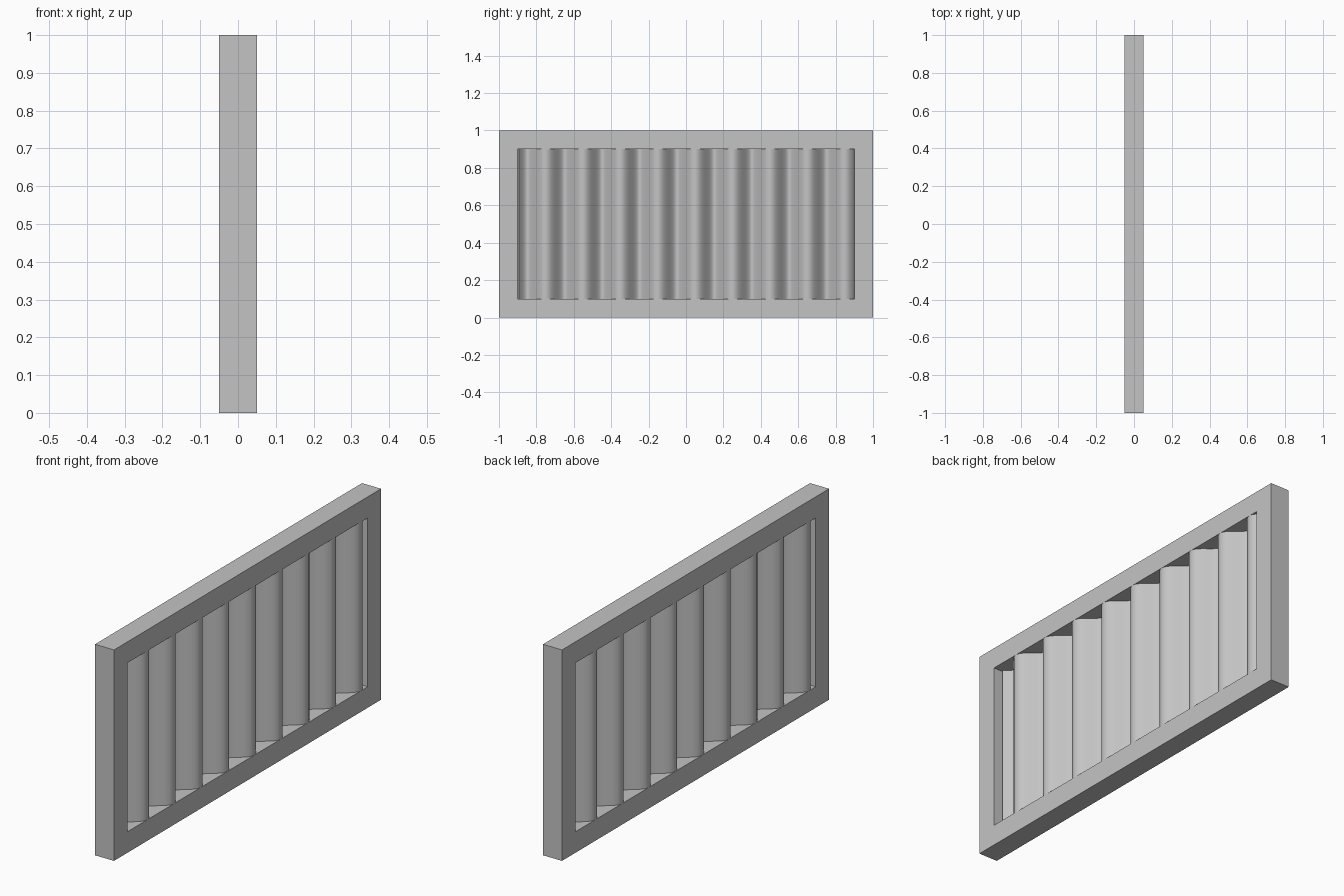
import bpy
import bmesh
import math
from mathutils import Vector

cube = bpy.data.objects.get("Cube")
if cube:
    bpy.data.objects.remove(cube, do_unlink=True)

grey = bpy.data.materials.new("light grey")
grey.use_nodes = True
colour = (0.55, 0.55, 0.55, 1)
grey.diffuse_color = colour
grey.node_tree.nodes["Principled BSDF"].inputs["Base Color"].default_value = colour

DEPTH = 0.05      # half depth of the frame
BORDER = 0.1      # width of the frame border
PERIOD = 0.2      # one corrugation
HALF_THICK = 0.01
AMPLITUDE = DEPTH - HALF_THICK
END = 1 - BORDER  # half length of the opening


def finish(bm, name):
    bmesh.ops.recalc_face_normals(bm, faces=bm.faces)
    mesh = bpy.data.meshes.new(name)
    bm.to_mesh(mesh)
    bm.free()
    mesh.materials.append(grey)
    obj = bpy.data.objects.new(name, mesh)
    bpy.context.collection.objects.link(obj)
    return obj


def rectangle(bm, x, inset):
    y = 1 - inset
    corners = [(-y, inset), (y, inset), (y, 1 - inset), (-y, 1 - inset)]
    return [bm.verts.new((x, a, b)) for a, b in corners]


# Rectangular frame: four mitred bars around the opening
bm = bmesh.new()
rings = [rectangle(bm, DEPTH, 0), rectangle(bm, DEPTH, BORDER),
         rectangle(bm, -DEPTH, BORDER), rectangle(bm, -DEPTH, 0)]
for r in range(4):
    a, b = rings[r], rings[(r + 1) % 4]
    for i in range(4):
        j = (i + 1) % 4
        bm.faces.new((a[i], a[j], b[j], b[i]))
finish(bm, "frame")


# Corrugated panel: a wave thickened along its normals
def wave_point(y, side):
    k = 2 * math.pi / PERIOD
    normal = Vector((1, -AMPLITUDE * k * math.cos(k * y))).normalized()
    p = Vector((AMPLITUDE * math.sin(k * y), y)) + normal * HALF_THICK * side
    p.y = max(-END, min(END, p.y))
    return p


bm = bmesh.new()
steps = 9 * 32
samples = [-END + 2 * END * i / steps for i in range(steps + 1)]
columns = []
for y in samples:
    column = []
    for side in (1, -1):
        p = wave_point(y, side)
        column += [bm.verts.new((p.x, p.y, z)) for z in (BORDER, 1 - BORDER)]
    columns.append(column)
for a, b in zip(columns, columns[1:]):
    for i, j in ((0, 1), (1, 3), (3, 2), (2, 0)):
        bm.faces.new((a[i], a[j], b[j], b[i]))
for c in (columns[0], columns[-1]):
    bm.faces.new((c[0], c[1], c[3], c[2]))
panel = finish(bm, "corrugated_panel")

bpy.ops.object.select_all(action="DESELECT")
panel.select_set(True)
bpy.context.view_layer.objects.active = panel
bpy.ops.object.shade_smooth_by_angle(angle=math.radians(40))
